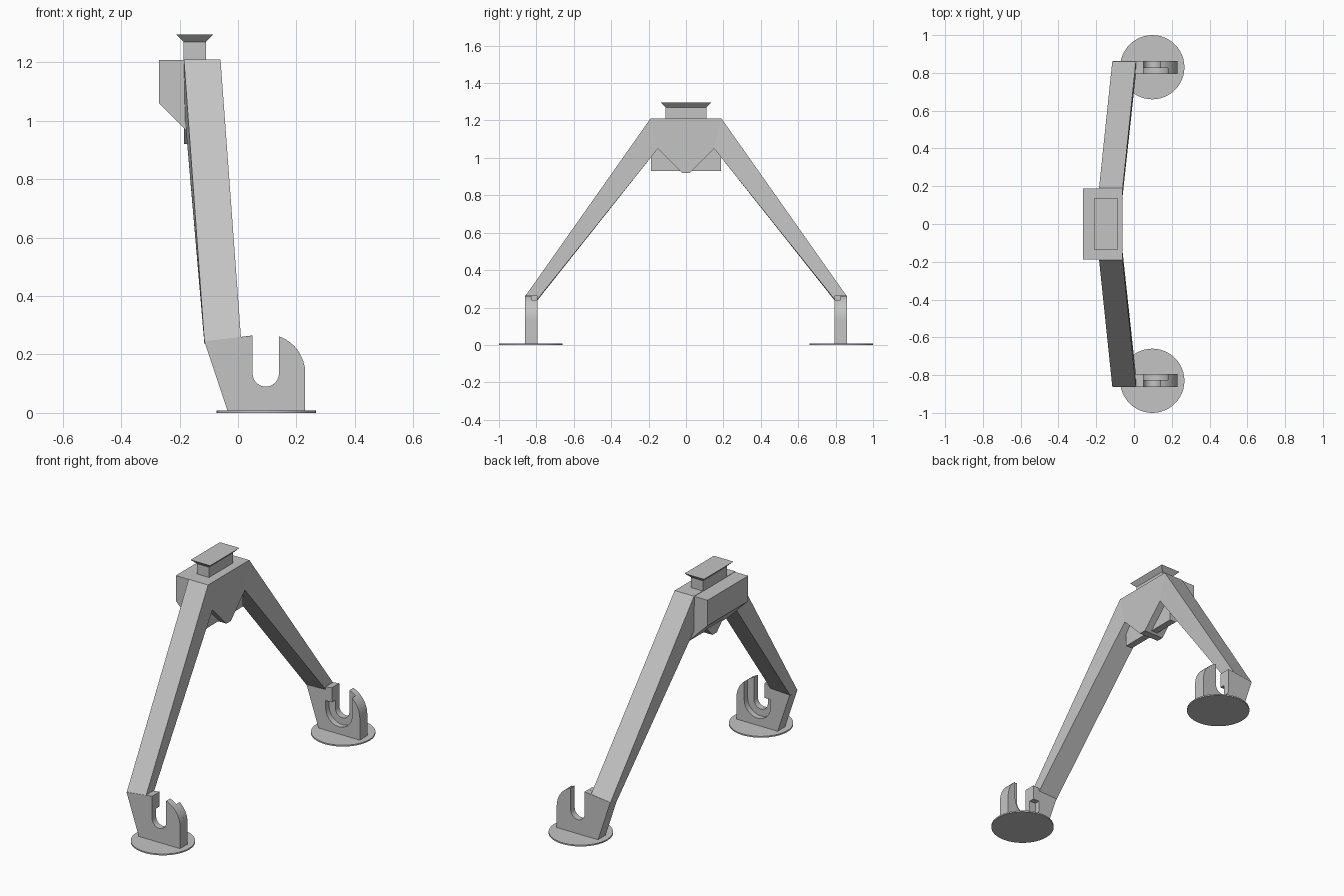
import bpy, bmesh, math

cube = bpy.data.objects.get("Cube")
if cube:
    bpy.data.objects.remove(cube, do_unlink=True)

GREY = (0.55, 0.55, 0.55, 1)
mat = bpy.data.materials.new("plain grey")
mat.use_nodes = True
mat.diffuse_color = GREY
mat.node_tree.nodes["Principled BSDF"].inputs["Base Color"].default_value = GREY


def loft(name, ring_a, ring_b, smooth=False):
    """Closed solid between two matching rings of points."""
    bm = bmesh.new()
    a = [bm.verts.new(p) for p in ring_a]
    b = [bm.verts.new(p) for p in ring_b]
    bm.faces.new(a)
    bm.faces.new(b)
    n = len(a)
    for i in range(n):
        j = (i + 1) % n
        bm.faces.new((a[i], a[j], b[j], b[i]))
    bmesh.ops.recalc_face_normals(bm, faces=bm.faces)
    mesh = bpy.data.meshes.new(name)
    bm.to_mesh(mesh)
    bm.free()
    mesh.materials.append(mat)
    obj = bpy.data.objects.new(name, mesh)
    bpy.context.collection.objects.link(obj)
    if smooth:
        bpy.ops.object.select_all(action='DESELECT')
        obj.select_set(True)
        bpy.context.view_layer.objects.active = obj
        bpy.ops.object.shade_smooth_by_angle(angle=math.radians(30))
    return obj


def along_x(name, yz, x0, x1):
    return loft(name, [(x0, y, z) for y, z in yz], [(x1, y, z) for y, z in yz])


def along_y(name, xz, y0, y1, smooth=False):
    return loft(name, [(x, y0, z) for x, z in xz], [(x, y1, z) for x, z in xz], smooth)


def rect(cx, hx, hy, z):
    return [(cx - hx, -hy, z), (cx + hx, -hy, z), (cx + hx, hy, z), (cx - hx, hy, z)]


def arc(cx, cz, r, start, end, n):
    angles = [math.radians(start + (end - start) * i / n) for i in range(n + 1)]
    return [(cx + r * math.cos(t), cz + r * math.sin(t)) for t in angles]


BACK, FRONT, SWAY = -0.185, -0.06, 0.07   # slab faces and sideways lean of the legs
CX, CZ, R = 0.095, 0.135, 0.135           # centre and radius of the foot clevis

# Hub slab with the wedge between the legs
half = [(0.19, 1.21), (0.15, 1.05), (0.02, 0.92)]
along_x("hub_wedge", half + [(-y, z) for y, z in reversed(half)], BACK, FRONT)

# Chamfered housing behind the hub
along_y("hub_housing", [(-0.27, 1.208), (-0.27, 1.06), (-0.14, 0.93), (-0.1, 0.93), (-0.1, 1.208)],
        -0.187, 0.187)

# Neck and flared cap
CAP_X = -0.148
loft("neck", rect(CAP_X, 0.038, 0.11, 1.2), rect(CAP_X, 0.038, 0.11, 1.27))
loft("flared_cap", rect(CAP_X, 0.038, 0.11, 1.27), rect(CAP_X, 0.063, 0.135, 1.295))


def foot_profile(slot):
    """Clevis outline with an open U slot of the given half width."""
    edge = math.degrees(math.acos(slot / R))
    left = CX - slot
    top = 0.245 + 0.12 * (left + 0.115)
    return ([(-0.115, 0.245), (-0.035, 0.004), (CX + R, 0.004)]
            + arc(CX, CZ, R, 0, edge, 12)
            + arc(CX, CZ, slot, 0, -180, 20)
            + [(left, top)])


for s, side in ((-1, "front"), (1, "back")):
    # Sloping leg
    top = [(BACK, s * 0.19, 1.21), (FRONT, s * 0.19, 1.21),
           (FRONT, s * 0.15, 1.05), (BACK, s * 0.15, 1.05)]
    end = [(BACK + SWAY, s * 0.86, 0.245), (FRONT + SWAY, s * 0.86, 0.26),
           (FRONT + SWAY, s * 0.797, 0.24), (BACK + SWAY, s * 0.797, 0.235)]
    loft(side + "_leg", top, end)

    # Clevis: narrow slot outside, wider recess on the inner face
    along_y(side + "_foot_outer", foot_profile(0.045), s * 0.825, s * 0.862, True)
    along_y(side + "_foot_inner", foot_profile(0.085), s * 0.793, s * 0.825, True)
    along_y(side + "_foot_stop", [(0.0, 0.18), (0.05, 0.18), (0.05, 0.265), (0.0, 0.259)],
            s * 0.793, s * 0.826)

    # Round base pad
    disc = arc(CX + 0.002, s * 0.83, 0.17, 0, 352.5, 47)
    loft(side + "_pad", [(x, y, 0) for x, y in disc], [(x, y, 0.008) for x, y in disc], True)
